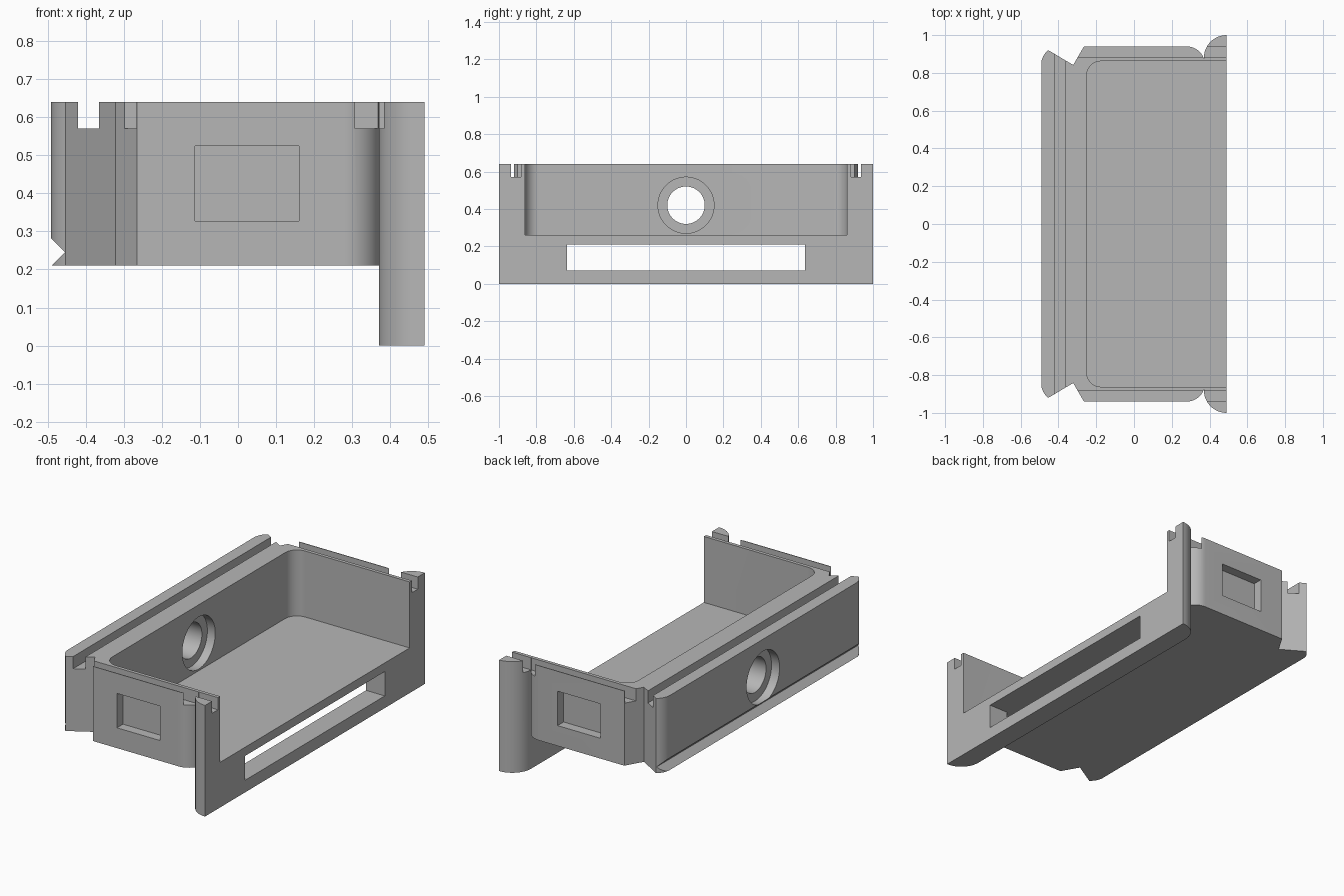
import bpy, bmesh, math
from mathutils import Matrix, Vector

cube = bpy.data.objects.get("Cube")
if cube:
    bpy.data.objects.remove(cube, do_unlink=True)

grey = bpy.data.materials.new("plain grey")
grey.use_nodes = True
colour = (0.47, 0.47, 0.47, 1)
grey.diffuse_color = colour
grey.node_tree.nodes["Principled BSDF"].inputs["Base Color"].default_value = colour


def finish(name, bm):
    bmesh.ops.recalc_face_normals(bm, faces=bm.faces)
    mesh = bpy.data.meshes.new(name)
    bm.to_mesh(mesh)
    bm.free()
    mesh.materials.append(grey)
    obj = bpy.data.objects.new(name, mesh)
    bpy.context.collection.objects.link(obj)
    return obj


def prism(name, points, sweep):
    """Extrude a closed 3D outline along a vector."""
    bm = bmesh.new()
    face = bm.faces.new([bm.verts.new(p) for p in points])
    new = bmesh.ops.extrude_face_region(bm, geom=[face])["geom"]
    verts = [v for v in new if isinstance(v, bmesh.types.BMVert)]
    bmesh.ops.translate(bm, vec=Vector(sweep), verts=verts)
    return finish(name, bm)


def upright(name, outline, low, high):
    return prism(name, [(x, y, low) for x, y in outline], (0, 0, high - low))


def box(name, x0, x1, y0, y1, z0, z1):
    return upright(name, [(x0, y0), (x1, y0), (x1, y1), (x0, y1)], z0, z1)


def drum(name, x0, x1, radius):
    bm = bmesh.new()
    place = Matrix.Translation(((x0 + x1) / 2, 0, 0.42)) @ Matrix.Rotation(math.pi / 2, 4, "Y")
    bmesh.ops.create_cone(bm, cap_ends=True, segments=64, radius1=radius,
                          radius2=radius, depth=x1 - x0, matrix=place)
    return finish(name, bm)


def arc(cx, cy, r, start, end, steps=12):
    turns = [math.radians(start + (end - start) * i / steps) for i in range(steps + 1)]
    return [(cx + r * math.cos(t), cy + r * math.sin(t)) for t in turns]


def mirrored(half):
    return half + [(x, -y) for x, y in reversed(half)]


def combine(target, other, operation):
    mod = target.modifiers.new(other.name, "BOOLEAN")
    mod.operation = operation
    mod.solver = "EXACT"
    mod.object = other
    bpy.context.view_layer.objects.active = target
    bpy.ops.object.modifier_apply(modifier=mod.name)
    bpy.data.objects.remove(other, do_unlink=True)


TOP, BASE, OVER = 0.64, 0.21, 0.7

# Tray body with rounded front corners and notched, flared rear
body_half = [(0.45, 0.845)] + arc(0.28, 0.845, 0.095, 0, 90)
body_half += [(-0.265, 0.94), (-0.322, 0.842)] + arc(-0.397, 0.845, 0.094, 127, 180)
case = upright("tray_case", mirrored(body_half), BASE, TOP)

# Tall front plate with rounded back edges
plate = upright("front_plate", mirrored(arc(0.49, 0.88, 0.12, 90, 180)), 0, TOP)
combine(case, plate, "UNION")

# Open-fronted cavity with rounded rear corners
cavity = upright("cavity", mirrored([(0.6, 0.862)] + arc(-0.175, 0.787, 0.075, 90, 180)), 0.26, OVER)
combine(case, cavity, "DIFFERENCE")

# Slot in the plate below the tray
combine(case, box("slot", 0.3, 0.6, -0.636, 0.636, 0.07, BASE), "DIFFERENCE")

# Rim grooves: one along the rear, one along each side
combine(case, box("rear_groove", -0.42, -0.365, -1.1, 1.1, 0.57, OVER), "DIFFERENCE")
for side in (-1, 1):
    y0, y1 = sorted((side * 0.882, side * 0.936))
    combine(case, box("side_groove", -0.325, 0.6, y0, y1, 0.57, OVER), "DIFFERENCE")
    # Shallow rectangular pocket in each side wall
    y0, y1 = sorted((side * 0.885, side * 1.1))
    combine(case, box("side_pocket", -0.113, 0.16, y0, y1, 0.327, 0.525), "DIFFERENCE")

# V-shaped groove along the lower rear edge
vee = prism("vee_groove", [(-0.455, -1.1, 0.245), (-0.51, -1.1, 0.3), (-0.51, -1.1, 0.19)], (0, 2.2, 0))
combine(case, vee, "DIFFERENCE")

# Round rear hole, counterbored on both faces
combine(case, drum("rear_hole", -0.6, -0.1, 0.1), "DIFFERENCE")
combine(case, drum("outer_counterbore", -0.6, -0.44, 0.15), "DIFFERENCE")
combine(case, drum("inner_counterbore", -0.3, -0.1, 0.15), "DIFFERENCE")

# Smooth the curved walls, keep edges crisp
bpy.ops.object.select_all(action="DESELECT")
case.select_set(True)
bpy.context.view_layer.objects.active = case
bpy.ops.object.shade_smooth_by_angle(angle=math.radians(25))
